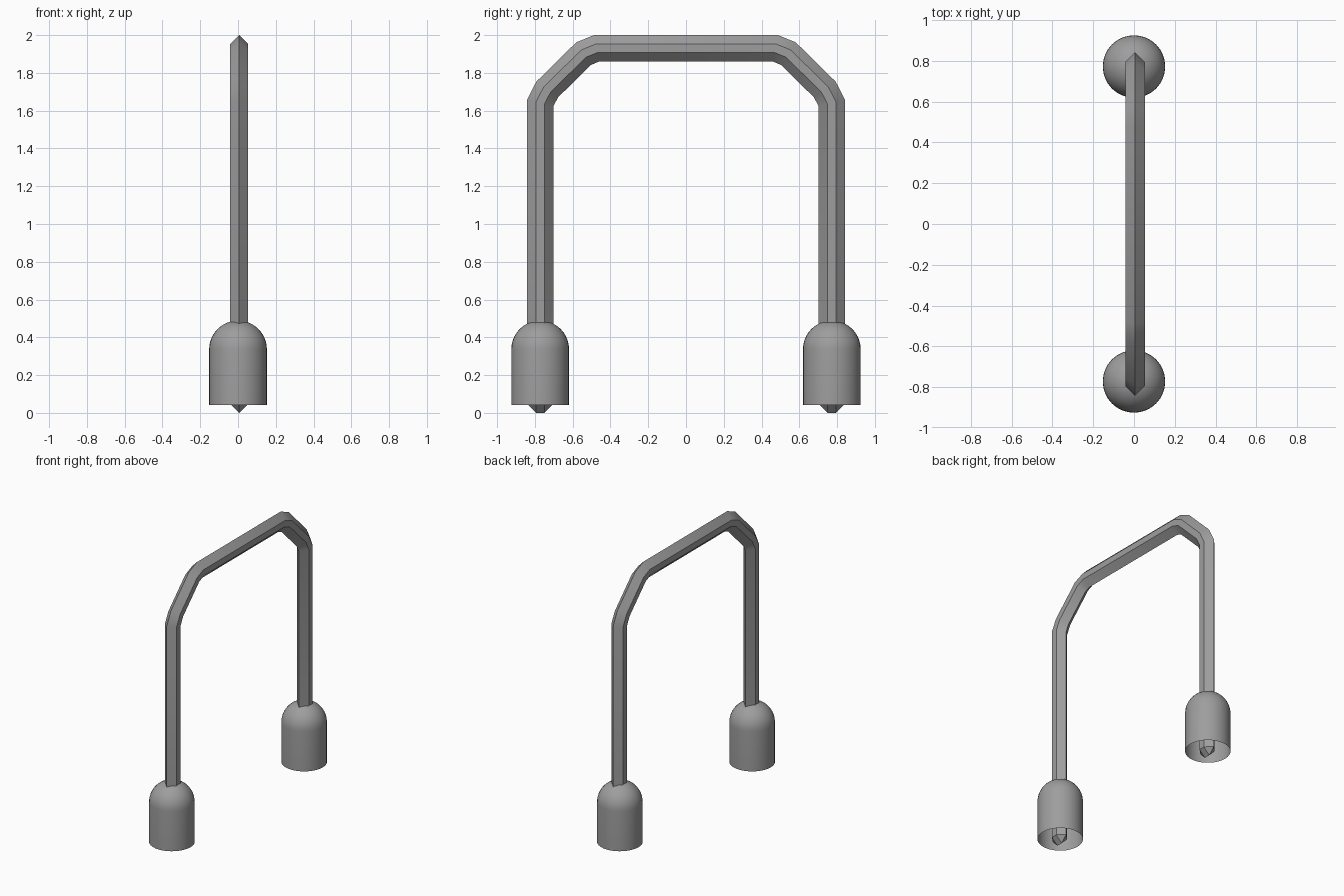
import bpy, bmesh
from math import sin, cos, pi, radians
from mathutils import Vector

cube = bpy.data.objects.get("Cube")
if cube:
    bpy.data.objects.remove(cube, do_unlink=True)

grey = bpy.data.materials.new("mid grey")
grey.use_nodes = True
COLOUR = (0.34, 0.34, 0.34, 1)
grey.diffuse_color = COLOUR
grey.node_tree.nodes["Principled BSDF"].inputs["Base Color"].default_value = COLOUR


def finish(name, bm, location):
    """Turn a bmesh into a smooth object with sharp edges kept."""
    bmesh.ops.remove_doubles(bm, verts=bm.verts, dist=0.0005)
    bmesh.ops.recalc_face_normals(bm, faces=bm.faces)
    mesh = bpy.data.meshes.new(name)
    bm.to_mesh(mesh)
    bm.free()
    mesh.materials.append(grey)
    obj = bpy.data.objects.new(name, mesh)
    obj.location = location
    bpy.context.collection.objects.link(obj)
    bpy.ops.object.select_all(action='DESELECT')
    obj.select_set(True)
    bpy.context.view_layer.objects.active = obj
    bpy.ops.object.shade_smooth_by_angle(angle=radians(35))
    return obj


def bridge(bm, rings):
    """Skin a series of closed rings with quads."""
    rings = [[bm.verts.new(p) for p in ring] for ring in rings]
    for a, b in zip(rings, rings[1:]):
        n = len(a)
        for i in range(n):
            bm.faces.new((a[i], a[(i + 1) % n], b[(i + 1) % n], b[i]))


# Arched handle: six-sided bar swept along a path with chamfered corners
LEG, HALF, FLAT, SIDE = 0.772, 0.07, 0.0225, 0.0475
section = [(HALF, 0), (FLAT, SIDE), (-FLAT, SIDE),
           (-HALF, 0), (-FLAT, -SIDE), (FLAT, -SIDE)]
half_path = [(-LEG, SIDE), (-LEG, 1.64), (-0.735, 1.712),
             (-0.542, 1.902), (-0.474, 1.93)]
path = [Vector(p) for p in half_path]
path += [Vector((-p.x, p.y)) for p in reversed(path)]

rings = []
for i, p in enumerate(path):
    before = (p - path[i - 1]).normalized() if i else Vector((0, 1))
    after = (path[i + 1] - p).normalized() if i < len(path) - 1 else Vector((0, -1))
    along = (before + after).normalized()
    normal = Vector((-along.y, along.x)) / along.dot(before)
    rings.append([(v, p.x + normal.x * u, p.y + normal.y * u) for u, v in section])


# Both ends taper to a short ridge
def ridge(y, sign):
    return [(0, y + sign * max(-FLAT, min(FLAT, u)), 0) for u, v in section]


rings = [ridge(-LEG, -1)] + rings + [ridge(LEG, 1)]
bm = bmesh.new()
bridge(bm, rings)
finish("arched_handle", bm, (0.006, 0, 0))

# Domed feet, hollow and open underneath
RADIUS, SPRING, RIM, SIDES, STEPS = 0.153, 0.336, 0.042, 32, 10
profile = [(RADIUS, RIM)]
profile += [(RADIUS * cos(k * pi / 2 / STEPS), SPRING + RADIUS * sin(k * pi / 2 / STEPS))
            for k in range(STEPS + 1)]
for name, y in (("front_foot", -LEG), ("back_foot", LEG)):
    bm = bmesh.new()
    bridge(bm, [[(r * cos(2 * pi * s / SIDES), r * sin(2 * pi * s / SIDES), z)
                 for s in range(SIDES)] for r, z in profile])
    finish(name, bm, (0, y, 0))
